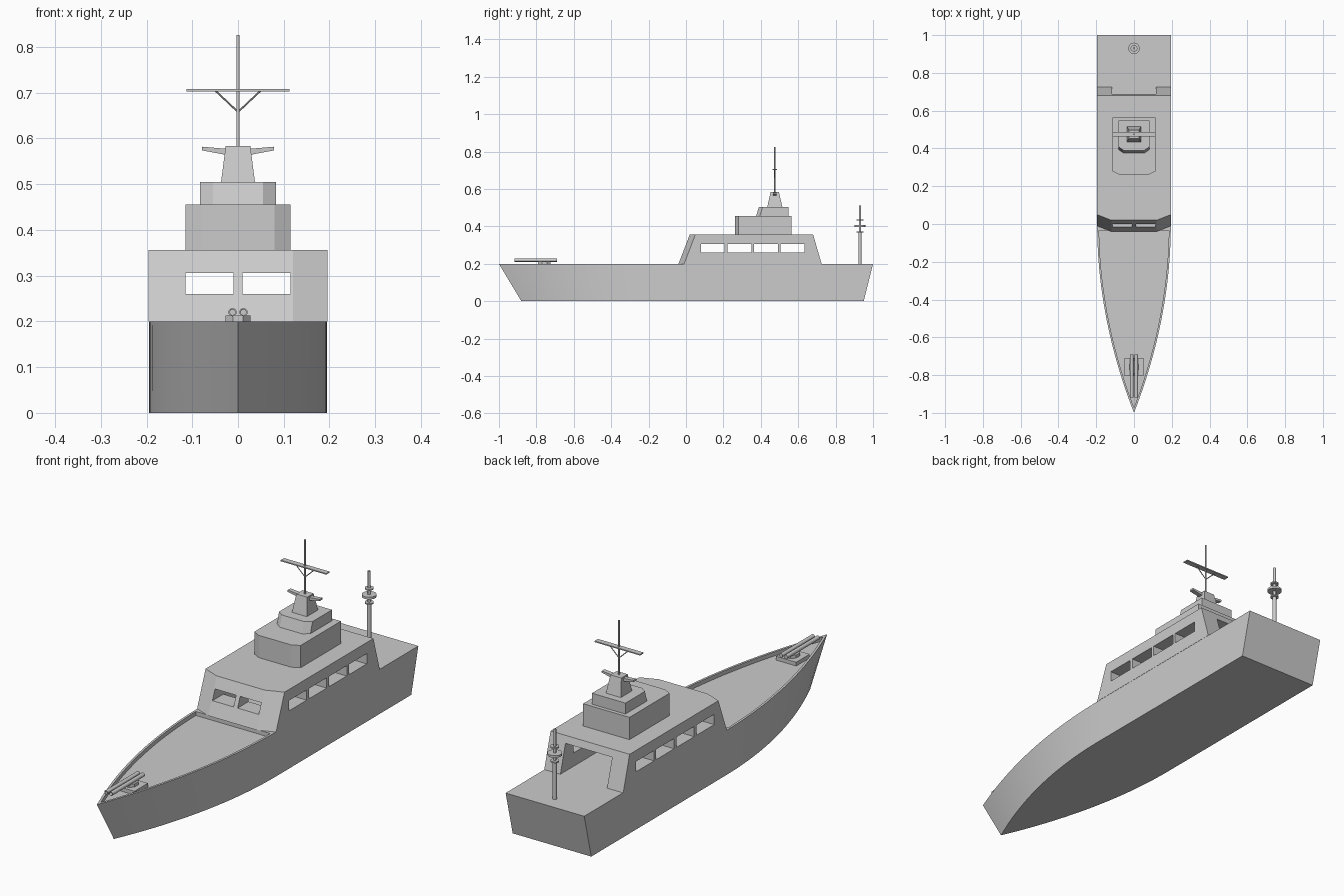
import bpy, bmesh, math
from mathutils import Vector

if "Cube" in bpy.data.objects:
    bpy.data.objects.remove(bpy.data.objects["Cube"])


def loft(name, bottom, top, z0, z1):
    """Solid between two matching xy outlines at heights z0 and z1."""
    bm = bmesh.new()
    lo = [bm.verts.new((x, y, z0)) for x, y in bottom]
    hi = [bm.verts.new((x, y, z1)) for x, y in top]
    n = len(lo)
    bm.faces.new(lo[::-1])
    bm.faces.new(hi)
    for i in range(n):
        j = (i + 1) % n
        bm.faces.new((lo[i], lo[j], hi[j], hi[i]))
    bmesh.ops.recalc_face_normals(bm, faces=bm.faces)
    me = bpy.data.meshes.new(name)
    bm.to_mesh(me)
    bm.free()
    ob = bpy.data.objects.new(name, me)
    bpy.context.collection.objects.link(ob)
    return ob


def box(name, x0, x1, y0, y1, z0, z1):
    p = [(x0, y0), (x1, y0), (x1, y1), (x0, y1)]
    return loft(name, p, p, z0, z1)


def chamfered(hw, flat, front, corner, back):
    """Six-sided plan with clipped front corners."""
    return [(-flat, front), (flat, front), (hw, corner), (hw, back), (-hw, back), (-hw, corner)]


def rod(name, a, b, r, sides=12):
    a, b = Vector(a), Vector(b)
    bpy.ops.mesh.primitive_cylinder_add(vertices=sides, radius=r, depth=(b - a).length, location=(a + b) / 2)
    ob = bpy.context.object
    ob.name = name
    ob.rotation_euler = (b - a).to_track_quat('Z', 'Y').to_euler()
    smooth(ob)
    return ob


def activate(ob):
    bpy.ops.object.select_all(action='DESELECT')
    ob.select_set(True)
    bpy.context.view_layer.objects.active = ob


def smooth(ob):
    activate(ob)
    bpy.ops.object.shade_smooth_by_angle(angle=math.radians(32))


def cut(ob, cutter):
    cutter.hide_render = True
    activate(ob)
    m = ob.modifiers.new("cut", 'BOOLEAN')
    m.operation = 'DIFFERENCE'
    m.solver = 'EXACT'
    m.object = cutter
    bpy.ops.object.modifier_apply(modifier=m.name)
    bpy.data.objects.remove(cutter, do_unlink=True)


def bow_outline(hw, length, start, end, n=24):
    """Parabolic bow from y=start to the tip at -length, closed square at y=end."""
    ys = [start + (-length - start) * i / n for i in range(n + 1)]
    right = [(hw * (1 - (y / length) ** 2), y) for y in ys]
    left = [(-x, y) for x, y in right[-2::-1]]
    tail = [] if end is None else [(-hw, end), (hw, end)]
    return right + left + tail


# Hull with raked bow and stern, and a sunken foredeck
hull = loft("hull", bow_outline(0.195, 0.88, 0, 0.95), bow_outline(0.195, 1.0, 0, 1.0), 0, 0.2)
well = bow_outline(0.185, 0.972, -0.035, None)
cut(hull, loft("foredeck_cutter", well, well, 0.182, 0.25))
smooth(hull)

# Cabin, open at the back, with windows
cabin = loft("cabin", chamfered(0.196, 0.12, -0.04, -0.01, 0.725),
             chamfered(0.196, 0.12, 0.02, 0.05, 0.68), 0.2, 0.356)
cut(cabin, box("room_cutter", -0.116, 0.116, 0.06, 0.8, 0.15, 0.325))
for s in (-1, 1):
    x0, x1 = sorted((s * 0.01, s * 0.115))
    cut(cabin, box("front_window_cutter", x0, x1, -0.1, 0.1, 0.26, 0.306))
for i in range(4):
    y = 0.08 + i * 0.142
    cut(cabin, box("side_window_cutter", -0.3, 0.3, y, y + 0.127, 0.26, 0.306))

# Stepped bridge levels
tier = chamfered(0.115, 0.08, 0.262, 0.28, 0.565)
loft("bridge_lower", tier, tier, 0.356, 0.456)
loft("bridge_upper", chamfered(0.083, 0.055, 0.375, 0.395, 0.548),
     chamfered(0.083, 0.055, 0.39, 0.41, 0.548), 0.456, 0.505)

# Mast tower, side wings, mast and yard
loft("mast_tower", [(-.037, .435), (.037, .435), (.037, .515), (-.037, .515)],
     [(-.027, .452), (.027, .452), (.027, .497), (-.027, .497)], 0.505, 0.583)
for s in (-1, 1):
    wing = loft("tower_wing", [(0.02, 0.563), (0.079, 0.574), (0.079, 0.582), (0.02, 0.577)],
                [(0.02, 0.563), (0.079, 0.574), (0.079, 0.582), (0.02, 0.577)], -0.01, 0.01)
    for v in wing.data.vertices:
        x, z, y = v.co
        v.co = (s * x, 0.475 + y, z)
    bm = bmesh.new()
    bm.from_mesh(wing.data)
    bmesh.ops.recalc_face_normals(bm, faces=bm.faces)
    bm.to_mesh(wing.data)
    bm.free()
    rod("yard_brace", (0, 0.475, 0.658), (s * 0.05, 0.475, 0.705), 0.002, 8)
rod("mast", (0, 0.475, 0.58), (0, 0.475, 0.826), 0.0035)
box("yard", -0.113, 0.113, 0.463, 0.487, 0.703, 0.708)

# Stern pole with discs
rod("stern_pole_lower", (0, 0.93, 0.195), (0, 0.93, 0.37), 0.009, 16)
rod("stern_pole_upper", (0, 0.93, 0.37), (0, 0.93, 0.512), 0.006, 16)
for z, r, h in ((0.37, 0.018, 0.006), (0.402, 0.03, 0.01), (0.434, 0.018, 0.006)):
    rod("stern_pole_disc", (0, 0.93, z - h / 2), (0, 0.93, z + h / 2), r, 24)

# Twin bow gun
box("gun_base", -0.05, 0.05, -0.805, -0.71, 0.18, 0.199)
turn = [(0.029 * math.cos(a), -0.757 + 0.036 * math.sin(a))
        for a in (math.pi / 8 + i * math.pi / 4 for i in range(8))]
loft("gun_turntable", turn, turn, 0.199, 0.213)
for s in (-1, 1):
    barrel = rod("gun_barrel", (s * 0.012, -0.69, 0.22), (s * 0.012, -0.918, 0.22), 0.009, 16)
    cut(barrel, rod("bore_cutter", (s * 0.012, -0.75, 0.22), (s * 0.012, -0.95, 0.22), 0.006, 16))
